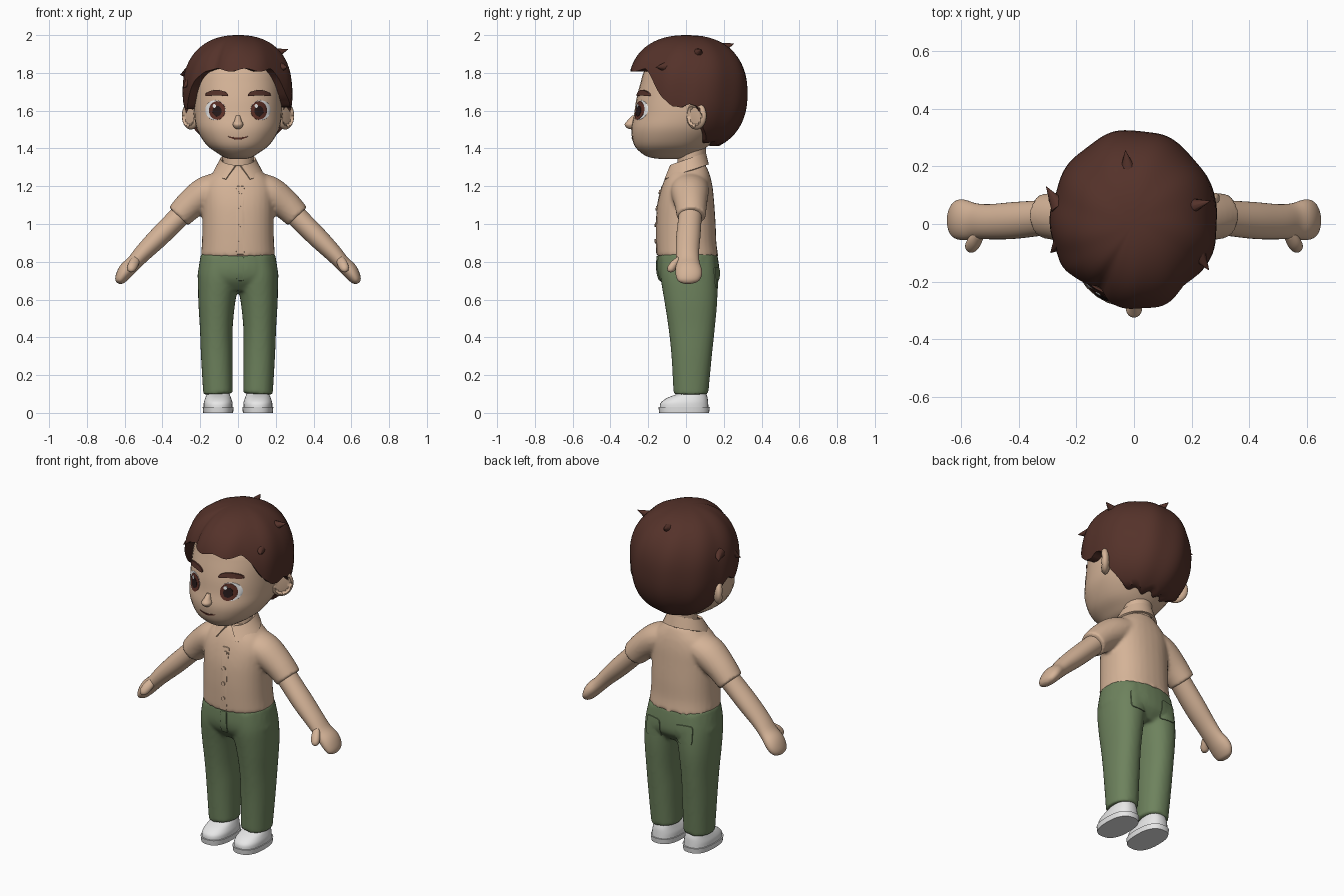
import bpy, bmesh, math
from mathutils import Vector
from mathutils.bvhtree import BVHTree

if "Cube" in bpy.data.objects:
    bpy.data.objects.remove(bpy.data.objects["Cube"])


def material(name, rgb):
    m = bpy.data.materials.new(name)
    m.diffuse_color = (*rgb, 1)
    m.use_nodes = True
    m.node_tree.nodes["Principled BSDF"].inputs["Base Color"].default_value = m.diffuse_color
    return m


BEIGE = material("warm beige", (0.66, 0.45, 0.31))
BROWN = material("hair brown", (0.09, 0.032, 0.023))
GREEN = material("olive green", (0.155, 0.225, 0.11))
WHITE = material("shoe white", (0.8, 0.8, 0.8))
IRIS = material("iris brown", (0.11, 0.03, 0.02))
DARK = material("pupil dark", (0.02, 0.01, 0.01))


def power(c, n):
    return math.copysign(abs(c) ** (2 / n), c)


def finish(name, bm, mat, voxel=0, angle=45, solid=0):
    """Turn a bmesh into a named, smooth object; voxel > 0 blends its pieces."""
    bmesh.ops.recalc_face_normals(bm, faces=bm.faces[:])
    me = bpy.data.meshes.new(name)
    bm.to_mesh(me)
    bm.free()
    ob = bpy.data.objects.new(name, me)
    bpy.context.scene.collection.objects.link(ob)
    if voxel:
        mod = ob.modifiers.new("blend", 'REMESH')
        mod.mode = 'VOXEL'
        mod.voxel_size = voxel
        mod = ob.modifiers.new("soften", 'SMOOTH')
        mod.factor, mod.iterations = 0.5, 5
    if solid:
        mod = ob.modifiers.new("thickness", 'SOLIDIFY')
        mod.thickness, mod.offset = solid, 0
    if ob.modifiers:
        bpy.context.view_layer.update()
        dg = bpy.context.evaluated_depsgraph_get()
        me = bpy.data.meshes.new_from_object(ob.evaluated_get(dg))
        ob.modifiers.clear()
        ob.data = me
    me.materials.clear()
    me.materials.append(mat)
    me.shade_smooth()
    if not voxel:
        me.set_sharp_from_angle(angle=math.radians(angle))
    return ob


def bridge(bm, a, b):
    for i in range(len(a)):
        j = (i + 1) % len(a)
        bm.faces.new((a[i], a[j], b[j], b[i]))


def loft(bm, rows, n=2.0, segs=32, steps=4):
    """Skin rounded rings (x, y, z, y radius, side radius) along a smooth path."""
    rows = [Vector(r) for r in rows]
    fine = []
    for i in range(len(rows) - 1):
        p0, p1, p2 = rows[max(i - 1, 0)], rows[i], rows[i + 1]
        p3 = rows[min(i + 2, len(rows) - 1)]
        for k in range(steps):
            t = k / steps
            fine.append(0.5 * (2 * p1 + (p2 - p0) * t + (2 * p0 - 5 * p1 + 4 * p2 - p3) * t * t
                               + (3 * p1 - p0 - 3 * p2 + p3) * t ** 3))
    fine.append(rows[-1])
    rings = []
    for i, r in enumerate(fine):
        d = fine[min(i + 1, len(fine) - 1)] - fine[max(i - 1, 0)]
        side = Vector((d[2], 0, -d[0])).normalized()
        ring = []
        for k in range(segs):
            a = math.tau * k / segs
            p = Vector(r[:3]) + side * (power(math.cos(a), n) * max(r[4], 0.002))
            p.y += power(math.sin(a), n) * max(r[3], 0.002)
            ring.append(bm.verts.new(p))
        rings.append(ring)
    for a, b in zip(rings, rings[1:]):
        bridge(bm, a, b)
    bm.faces.new(rings[0])
    bm.faces.new(rings[-1])


def part(name, rows, mat, n=2.0):
    bm = bmesh.new()
    loft(bm, rows, n)
    return finish(name, bm, mat)


def tree(ob):
    bm = bmesh.new()
    bm.from_mesh(ob.data)
    t = BVHTree.FromBMesh(bm)
    bm.free()
    return t


def plate(name, target, cx, cz, rx, rz, mat, off, n=2.0, bend=0.0, side=-1):
    """Thin plate draped on the front (side -1) or back (side 1) of a target."""
    bm = bmesh.new()

    def vert(u, v, lift):
        x, z = cx + rx * u, cz + rz * v + bend * u * u
        hit = target.ray_cast(Vector((x, side * 2, z)), Vector((0, -side, 0)))[0]
        return bm.verts.new((x, (hit.y if hit else 0) + side * lift, z))

    rings = []
    for s, lift in ((0.25, off), (0.5, off), (0.75, off), (1, off), (1.02, -0.004)):
        rings.append([vert(s * power(math.cos(math.tau * k / 32), n),
                           s * power(math.sin(math.tau * k / 32), n), lift) for k in range(32)])
    for a, b in zip(rings, rings[1:]):
        bridge(bm, a, b)
    bm.faces.new(rings[0])
    return finish(name, bm, mat)


# Head, nose and neck
head = part("head", [
    (0, -.09, 1.343, .03, .03), (0, -.09, 1.352, .1, .07), (0, -.085, 1.375, .15, .108),
    (0, -.075, 1.42, .2, .168), (0, -.045, 1.5, .245, .217), (0, -.015, 1.58, .26, .232),
    (0, -.008, 1.66, .255, .232), (0, .005, 1.75, .245, .228), (0, .015, 1.82, .23, .21),
    (0, .02, 1.9, .16, .14), (0, .02, 1.94, .02, .02)], BEIGE, 2.25)
face = tree(head)
part("nose", [(0, -.29, 1.502, .004, .004), (0, -.292, 1.508, .02, .018), (0, -.294, 1.527, .031, .028),
              (0, -.286, 1.548, .024, .019), (0, -.275, 1.575, .01, .01)], BEIGE)
part("neck", [(0, .03, 1.25, .075, .08), (0, .03, 1.42, .075, .082)], BEIGE)

# Eyes, brows and mouth
for s, tag in ((1, "left"), (-1, "right")):
    plate(tag + "_eye_white", face, s * .12, 1.603, .053, .052, WHITE, .002)
    plate(tag + "_iris", face, s * .111, 1.601, .043, .049, IRIS, .004)
    plate(tag + "_pupil", face, s * .111, 1.598, .024, .028, DARK, .006)
    plate(tag + "_eye_glint", face, s * .111 - .014, 1.625, .009, .01, WHITE, .008)
    plate(tag + "_eyebrow", face, s * .113, 1.695, .06, .014, BROWN, .009, 2.6, -.012)
plate("mouth", face, 0, 1.452, .052, .005, IRIS, .003, 2, .012)

# Ears: tilted discs with a hollow
for s, tag in ((1, "left"), (-1, "right")):
    bm = bmesh.new()
    bmesh.ops.create_uvsphere(bm, u_segments=32, v_segments=20, radius=1)
    ca, sa = math.cos(math.radians(40)), math.sin(math.radians(40))
    for v in bm.verts:
        x, y, z = v.co
        if x > 0 and y * y + z * z < .5:
            x *= .35
        x, y = x * .03, y * .065
        v.co = (s * (.25 + x * ca + y * sa), .055 - x * sa + y * ca, 1.573 + z * .073)
    finish(tag + "_ear", bm, BEIGE)

# Hair cap: a rounded shell that stops at a hairline given by angle from the front
HAIRLINE = [(0, 1.815), (40, 1.815), (50, 1.77), (62, 1.68), (74, 1.615), (84, 1.62), (92, 1.645),
            (100, 1.62), (108, 1.5), (120, 1.44), (150, 1.42), (181, 1.42)]


def hairline(deg):
    a = abs(deg)
    for (a0, z0), (a1, z1) in zip(HAIRLINE, HAIRLINE[1:]):
        if a0 <= a <= a1:
            return z0 + (z1 - z0) * (a - a0) / (a1 - a0) + .008 * math.sin(math.radians(deg * 11))


def hair_point(deg, t, inset=1.0):
    n, th = 2.3, math.radians(deg)
    drop = hairline(deg) - 1.7
    rz = .3 if drop > 0 else .32
    end = math.acos(math.copysign((abs(drop) / rz) ** (n / 2), drop))
    phi = end * t
    r, h = power(math.sin(phi), n) * inset, power(math.cos(phi), n)
    r *= 1 + .012 * math.sin(math.radians(deg * 9) + 4 * t)
    r *= 1 - .07 * math.exp(-((deg + 28) / 6) ** 2)          # parting
    ry = .322
    if abs(deg) < 90:                                         # swept quiff
        ry *= .86 + .14 * max(math.exp(-((deg - 12) / 38) ** 2), (abs(deg) / 90) ** 4)
    return (.29 * r * math.sin(th), .005 - ry * r * math.cos(th), 1.7 + h * (.3 if h > 0 else .32))


bm = bmesh.new()
angles = [-180 + 3 * k for k in range(120)]
rows = [[bm.verts.new(hair_point(a, k / 24)) for a in angles] for k in range(1, 25)]
rows.append([bm.verts.new(hair_point(a, 1, .78)) for a in angles])
for a, b in zip(rows, rows[1:]):
    bridge(bm, a, b)
tip = bm.verts.new((0, .005, 2.0))
for k in range(120):
    bm.faces.new((tip, rows[0][k], rows[0][(k + 1) % 120]))
finish("hair", bm, BROWN)

# Stray tufts
for k, (base, end) in enumerate([((.19, .06, 1.90), (.265, .08, 1.925)), ((-.02, .18, 1.93), (-.03, .255, 1.955)),
                                 ((.22, -.1, 1.83), (.26, -.16, 1.83)), ((-.26, .06, 1.8), (-.305, .13, 1.79)),
                                 ((-.25, -.06, 1.76), (-.29, -.1, 1.72))]):
    bm = bmesh.new()
    bmesh.ops.create_cone(bm, cap_ends=True, segments=10, radius1=.032, radius2=.001, depth=1)
    b, e = Vector(base), Vector(end)
    q = (e - b).to_track_quat('Z', 'Y')
    for v in bm.verts:
        v.co = b + q @ Vector((v.co.x, v.co.y, (v.co.z + .5) * (e - b).length))
    finish(f"hair_tuft_{k + 1}", bm, BROWN)

# Shirt: torso and sleeves blended together
bm = bmesh.new()
loft(bm, [(0, .008, .83, .163, .197), (0, .002, .9, .159, .191), (0, 0, 1.0, .157, .189),
          (0, 0, 1.1, .15, .19), (0, .005, 1.18, .138, .19), (0, .01, 1.24, .122, .165),
          (0, .015, 1.285, .102, .118), (0, .02, 1.31, .085, .085)], 2.3)
for s in (1, -1):
    loft(bm, [(s * .1, .02, 1.2, .1, .075), (s * .17, .02, 1.165, .1, .087),
              (s * .25, .025, 1.105, .086, .079), (s * .315, .028, 1.04, .077, .07)])
shirt = tree(finish("shirt", bm, BEIGE, .01))

# Collar with two front points
bm = bmesh.new()
top, low = [], []
for k in range(41):
    a, b = (math.radians(lo + (360 - 2 * lo) * k / 40) for lo in (8, 30))
    top.append(bm.verts.new((.088 * math.sin(a), .01 - .09 * math.cos(a), 1.342 - .033 * math.cos(a))))
    low.append(bm.verts.new((.125 * math.sin(b), -.005 - .12 * math.cos(b), 1.272 - .042 * math.cos(b))))
for k in range(40):
    bm.faces.new((top[k], top[k + 1], low[k + 1], low[k]))
finish("collar", bm, BEIGE, solid=.012)

# Button strip and buttons
plate("button_strip", shirt, .012, 1.02, .022, .18, BEIGE, .003, 12)
for k in range(4):
    plate(f"button_{k + 1}", shirt, .015, 1.17 - .087 * k, .011, .011, BEIGE, .009)

# Arms, hands and thumbs
for s, tag in ((1, "left"), (-1, "right")):
    part(tag + "_arm", [(s * x, y, z, ry, rv) for x, y, z, ry, rv in [
        (.24, .03, 1.11, .06, .058), (.33, .02, 1.02, .062, .056), (.42, .012, .93, .064, .054),
        (.5, .008, .85, .061, .047), (.55, .01, .795, .062, .041), (.588, .014, .758, .07, .042),
        (.612, .015, .725, .068, .036), (.628, .012, .698, .052, .025), (.634, .01, .686, .02, .01)]], BEIGE)
    part(tag + "_thumb", [(s * x, y, z, r, r) for x, y, z, r in [
        (.535, -.03, .82, .02), (.55, -.055, .795, .026), (.562, -.073, .77, .025),
        (.569, -.08, .752, .017), (.571, -.081, .745, .004)]], BEIGE)

# Trousers: hips and legs blended together
bm = bmesh.new()
loft(bm, [(0, .02, .645, .11, .12), (0, .018, .7, .155, .208), (0, .012, .76, .165, .21),
          (0, .008, .845, .157, .196)], 2.3)
for s in (1, -1):
    loft(bm, [(s * x, y, z, ry, rx) for x, y, z, ry, rx in [
        (.106, .026, .1, .092, .078), (.112, .03, .3, .107, .084), (.115, .03, .45, .123, .087),
        (.112, .025, .6, .141, .099), (.1, .015, .72, .15, .11), (.09, .01, .82, .145, .1)]], 2.2)
trousers = tree(finish("trousers", bm, GREEN, .01))
plate("trouser_fly", trousers, .012, .765, .02, .065, GREEN, .006, 6)
for s, tag in ((1, "left"), (-1, "right")):
    plate(tag + "_back_pocket", trousers, s * .1, .715, .05, .055, GREEN, .005, 6, side=1)

# Ankles and shoes
for s, tag in ((1, "left"), (-1, "right")):
    x = s * .105
    part(tag + "_ankle", [(x, .035, .05, .05, .045), (x, .035, .2, .05, .045)], BEIGE)
    part(tag + "_shoe_sole", [(x, -.01, 0, .132, .079), (x, -.01, .03, .136, .082)], WHITE, 2.5)
    part(tag + "_shoe", [(x, -.01, .028, .129, .077), (x, -.008, .055, .125, .076), (x, .008, .08, .106, .068),
                         (x, .03, .1, .078, .06), (x, .036, .113, .066, .056)], WHITE, 2.4)
